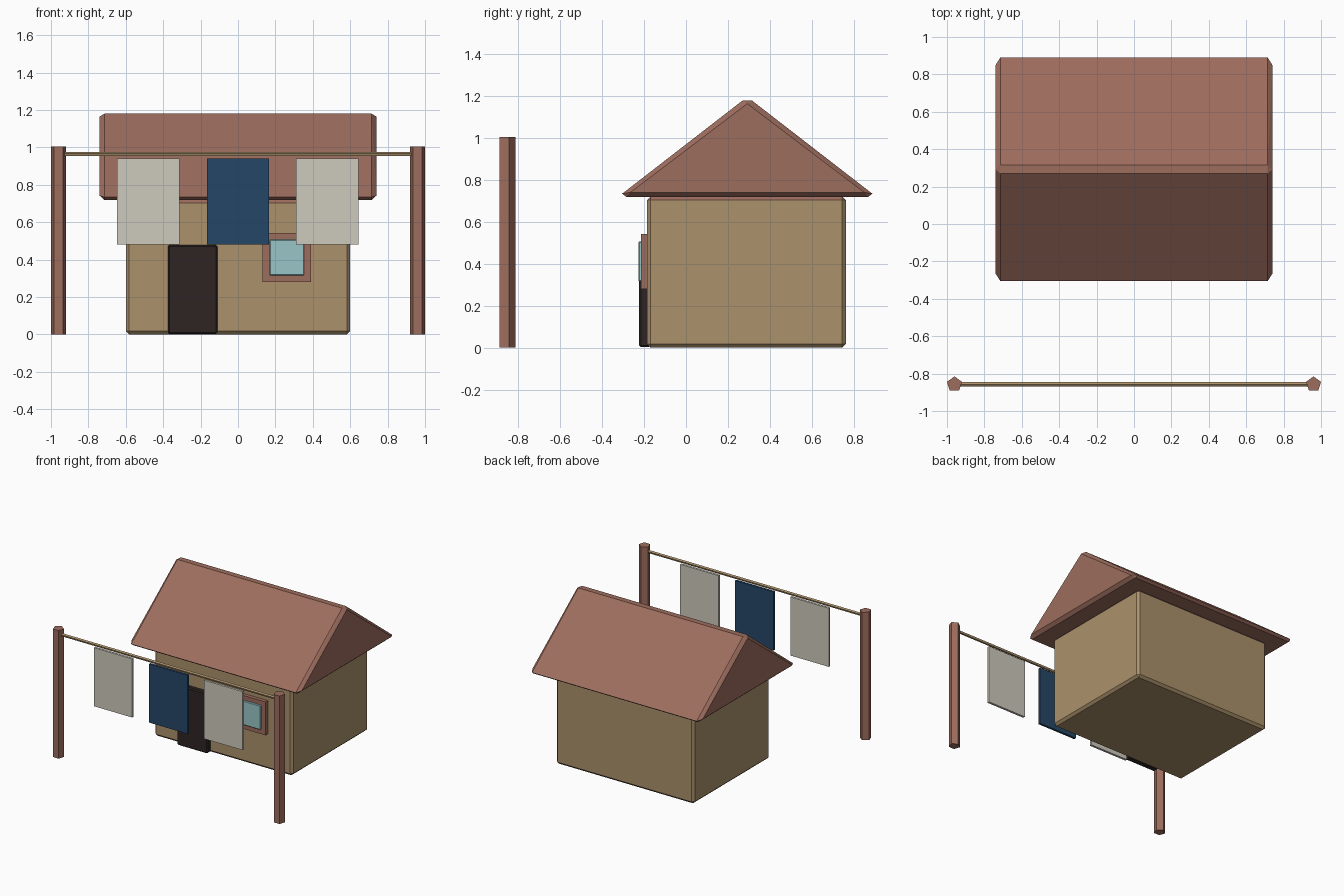
import bpy, bmesh, math

if "Cube" in bpy.data.objects:
    bpy.data.objects.remove(bpy.data.objects["Cube"])


def srgb(r, g, b):
    def f(c):
        c /= 255
        return c / 12.92 if c <= 0.04045 else ((c + 0.055) / 1.055) ** 2.4
    return (f(r), f(g), f(b), 1)


def material(name, *rgb):
    m = bpy.data.materials.new(name)
    m.diffuse_color = srgb(*rgb)
    m.use_nodes = True
    m.node_tree.nodes["Principled BSDF"].inputs["Base Color"].default_value = m.diffuse_color
    return m


TAN = material("tan_wall", 171, 145, 107)
RED = material("red_brown", 157, 109, 94)
DARK = material("dark_door", 46, 36, 36)
GLASS = material("pale_blue_glass", 154, 197, 199)
CLOTH = material("off_white_cloth", 206, 202, 189)
BLUE = material("navy_cloth", 37, 70, 102)


def finish(bm, name, *mats):
    bmesh.ops.recalc_face_normals(bm, faces=bm.faces)
    me = bpy.data.meshes.new(name)
    bm.to_mesh(me)
    bm.free()
    for m in mats:
        me.materials.append(m)
    ob = bpy.data.objects.new(name, me)
    bpy.context.collection.objects.link(ob)
    return ob


def box_bm(x, y, z, bevel=0):
    bm = bmesh.new()
    bmesh.ops.create_cube(bm, size=1)
    for v in bm.verts:
        for i, (a, b) in enumerate((x, y, z)):
            v.co[i] = a if v.co[i] < 0 else b
    if bevel:
        bmesh.ops.bevel(bm, geom=bm.edges[:], offset=bevel, segments=1,
                        affect='EDGES', profile=0.5)
    return bm


def box(name, mat, x, y, z, bevel=0):
    return finish(box_bm(x, y, z, bevel), name, mat)


def pentagon_prism(name, mat, radius, start, end, axis):
    # five-sided bar along x or z, one corner towards +y (z bar) or +z (x bar)
    bm = bmesh.new()
    rings = []
    for p in (start, end):
        ring = []
        for k in range(5):
            a = math.pi / 2 + k * math.tau / 5
            u, w = radius * math.cos(a), radius * math.sin(a)
            off = (u, w, 0) if axis == 'z' else (0, u, w)
            ring.append(bm.verts.new([p[i] + off[i] for i in range(3)]))
        rings.append(ring)
        bm.faces.new(ring)
    for k in range(5):
        j = (k + 1) % 5
        bm.faces.new((rings[0][k], rings[0][j], rings[1][j], rings[1][k]))
    return finish(bm, name, mat)


# House body, red trim on the upper bevel
bm = box_bm((-0.6, 0.6), (-0.187, 0.763), (0, 0.722), 0.018)
for f in bm.faces:
    if f.calc_center_median().z > 0.71:
        f.material_index = 1
finish(bm, "house_walls", TAN, RED)

# Gabled roof with chamfered edges
bm = bmesh.new()
outer = [(-0.305, 0.735), (0.27, 1.18), (0.315, 1.18), (0.89, 0.735),
         (0.87, 0.72), (-0.285, 0.72)]
inner = [(-0.265, 0.742), (0.2925, 1.165), (0.85, 0.742)]
for s in (-1, 1):
    for profile, x in ((outer, 0.715), (inner, 0.74)):
        for y, z in profile:
            bm.verts.new((s * x, y, z))
bmesh.ops.convex_hull(bm, input=bm.verts[:])
bmesh.ops.dissolve_limit(bm, angle_limit=0.01, verts=bm.verts[:], edges=bm.edges[:])
finish(bm, "roof", RED)

# Door and window
box("door", DARK, (-0.375, -0.11), (-0.224, -0.17), (0.003, 0.478), 0.008)
box("window_frame", RED, (0.13, 0.39), (-0.216, -0.17), (0.28, 0.542))
box("window_pane", GLASS, (0.168, 0.354), (-0.227, -0.18), (0.315, 0.507), 0.005)

# Washing line
Y = -0.857
for side, s in (("left", -1), ("right", 1)):
    pentagon_prism(side + "_post", RED, 0.042, (s * 0.96, Y, 0), (s * 0.96, Y, 1.005), 'z')
pentagon_prism("clothes_line", TAN, 0.012, (-0.94, Y, 0.963), (0.94, Y, 0.963), 'x')

# Hanging cloths
for name, mat, cx in (("left_cloth", CLOTH, -0.48), ("middle_cloth", BLUE, 0),
                      ("right_cloth", CLOTH, 0.477)):
    box(name, mat, (cx - 0.167, cx + 0.167), (Y - 0.009, Y + 0.009), (0.48, 0.94))
